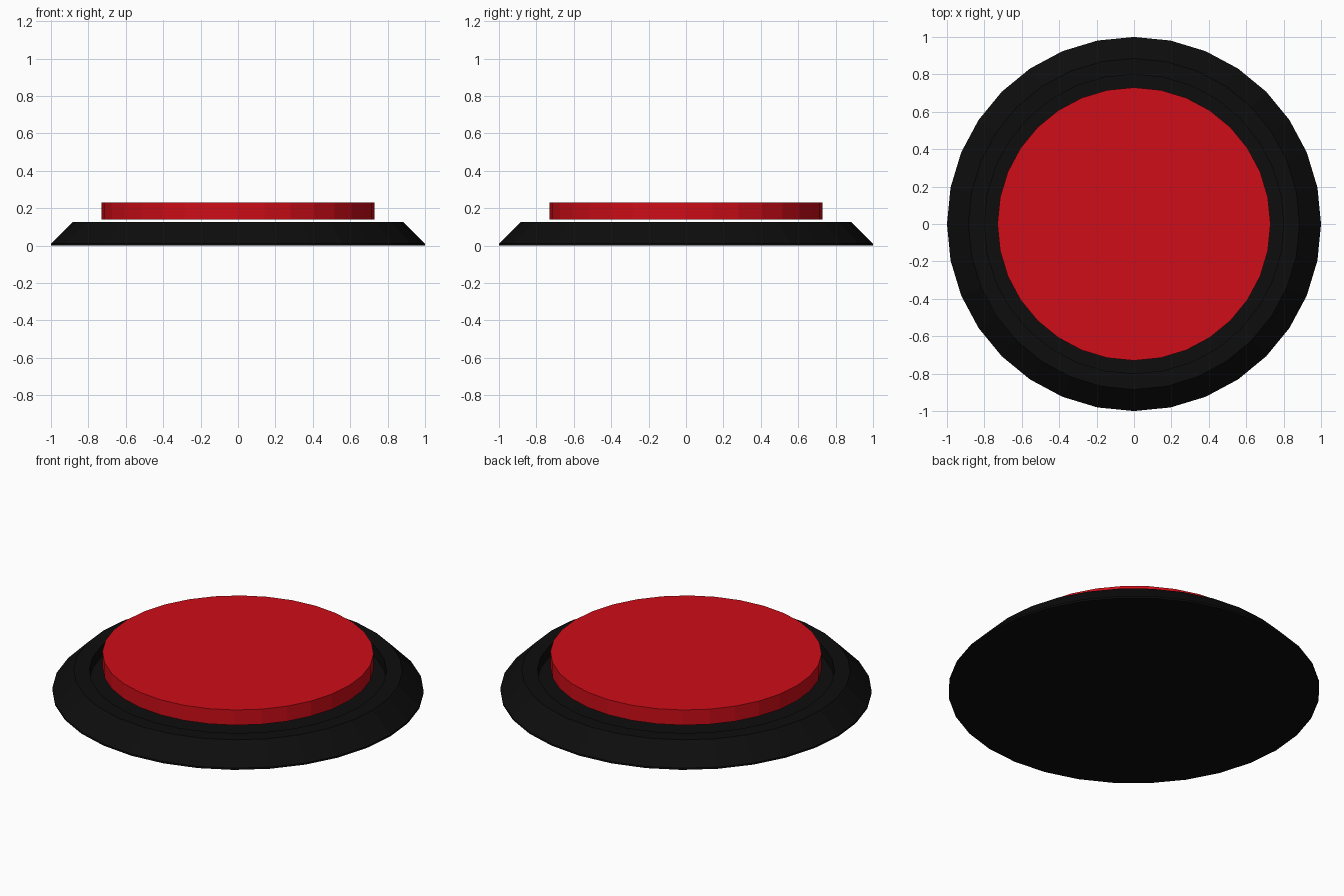
import bpy, bmesh, math

if "Cube" in bpy.data.objects:
    bpy.data.objects.remove(bpy.data.objects["Cube"])

SIDES = 32


def material(name, color):
    m = bpy.data.materials.new(name)
    m.diffuse_color = (*color, 1)
    m.use_nodes = True
    m.node_tree.nodes["Principled BSDF"].inputs["Base Color"].default_value = m.diffuse_color
    return m


def lathe(name, profile, mat):
    """Stack rings of (radius, z) and cap both ends with flat faces."""
    bm = bmesh.new()
    rings = []
    for r, z in profile:
        rings.append([bm.verts.new((r * math.cos(2 * math.pi * i / SIDES),
                                    r * math.sin(2 * math.pi * i / SIDES), z))
                      for i in range(SIDES)])
    for a, b in zip(rings, rings[1:]):
        for i in range(SIDES):
            j = (i + 1) % SIDES
            bm.faces.new((a[i], a[j], b[j], b[i]))
    bm.faces.new(rings[0][::-1])
    bm.faces.new(rings[-1])
    mesh = bpy.data.meshes.new(name)
    bm.to_mesh(mesh)
    bm.free()
    mesh.materials.append(mat)
    obj = bpy.data.objects.new(name, mesh)
    bpy.context.collection.objects.link(obj)
    return obj


black = material("black_plastic", (0.004, 0.004, 0.004))
red = material("red_plastic", (0.62, 0.004, 0.009))

# Base: thin rim, 45 degree slope, flat collar and a recess under the button
lathe("base", [(1.0, 0.0), (1.0, 0.01), (0.885, 0.125),
               (0.80, 0.125), (0.80, 0.06)], black)

# Button disc hovering just above the collar
lathe("button", [(0.73, 0.14), (0.73, 0.23)], red)
